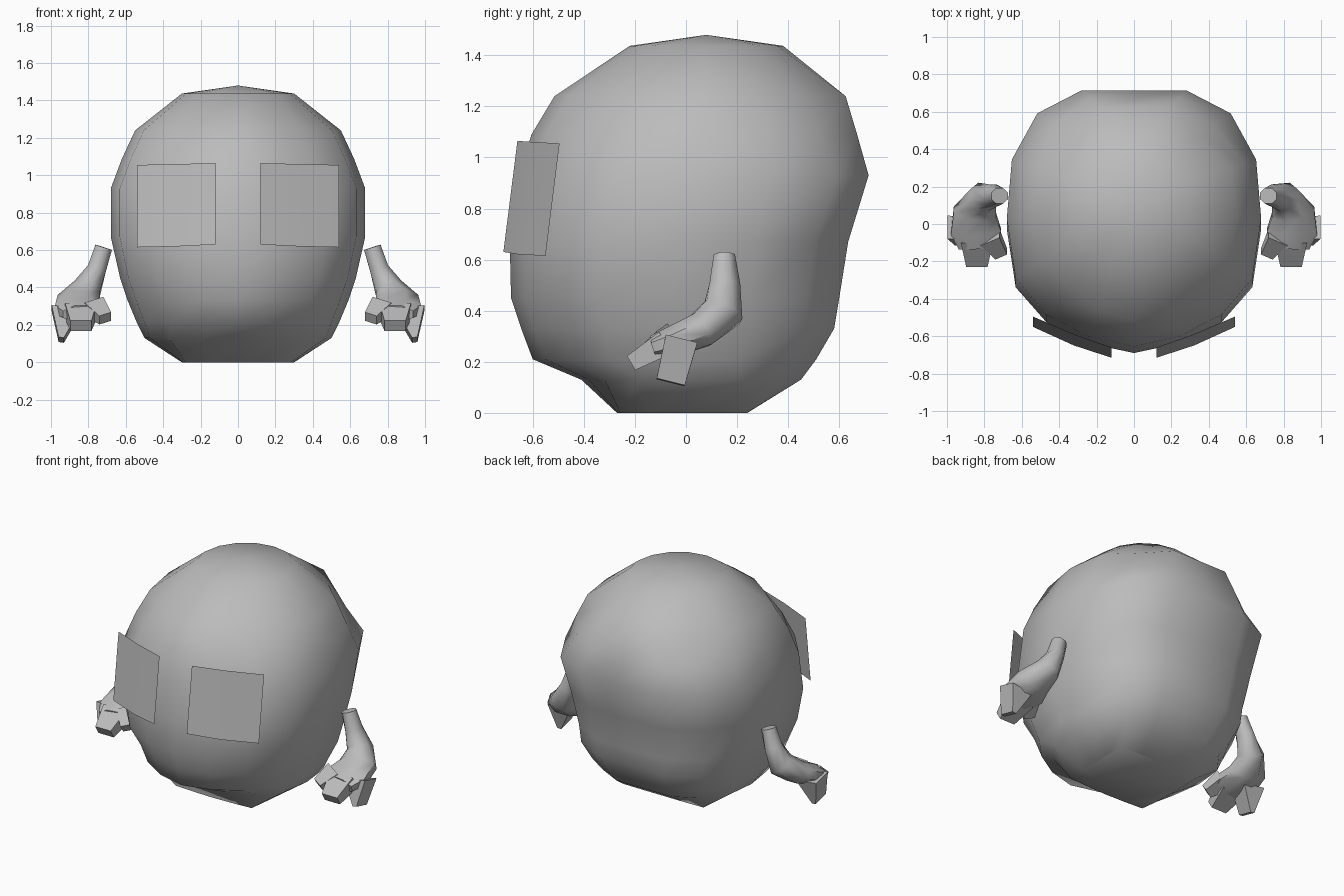
import bpy, bmesh, math
from mathutils import Vector

if "Cube" in bpy.data.objects:
    bpy.data.objects.remove(bpy.data.objects["Cube"])

grey = bpy.data.materials.new("plain grey")
grey.diffuse_color = (0.5, 0.5, 0.5, 1)
grey.use_nodes = True
grey.node_tree.nodes["Principled BSDF"].inputs["Base Color"].default_value = grey.diffuse_color


def make_object(name, bm, angle=60):
    bmesh.ops.recalc_face_normals(bm, faces=bm.faces[:])
    mesh = bpy.data.meshes.new(name)
    bm.to_mesh(mesh)
    bm.free()
    mesh.materials.append(grey)
    ob = bpy.data.objects.new(name, mesh)
    bpy.context.collection.objects.link(ob)
    bpy.ops.object.select_all(action='DESELECT')
    ob.select_set(True)
    bpy.context.view_layer.objects.active = ob
    bpy.ops.object.shade_smooth_by_angle(angle=math.radians(angle))
    return ob


def loft(bm, rings, cap_start=True, cap_end=True):
    loops = [[bm.verts.new(p) for p in ring] for ring in rings]
    n = len(loops[0])
    for a, b in zip(loops, loops[1:]):
        for i in range(n):
            j = (i + 1) % n
            bm.faces.new((a[i], a[j], b[j], b[i]))
    if cap_start:
        bm.faces.new(loops[0])
    if cap_end:
        bm.faces.new(loops[-1])
    return loops


# Quarter outlines from the side (1, 0) to the middle (0, 1)
BACK = [(1, 0), (0.96, 0.46), (0.76, 0.82), (0.41, 1.0), (0, 1)]
FRONT = [(1, 0), (0.93, 0.47), (0.69, 0.75), (0.36, 0.92), (0, 1)]
SQUARE = [(1, 0), (1, 0.5), (1, 1), (0.5, 1), (0, 1)]


def mix(a, b, q):
    return [(p[0] + (r[0] - p[0]) * q, p[1] + (r[1] - p[1]) * q) for p, r in zip(a, b)]


# Body sections: height, half width, front y, back y, squareness front and back
SECTIONS = [
    (0.00, 0.30, -0.27, 0.24, 0.8, 0.95),
    (0.13, 0.50, -0.41, 0.45, 0.15, -0.1),
    (0.21, 0.54, -0.60, 0.51, -0.1, 0.0),
    (0.33, 0.59, -0.645, 0.58, -0.1, 0.0),
    (0.45, 0.63, -0.685, 0.60, 0, -0.1),
    (0.67, 0.68, -0.69, 0.635, 0, -0.1),
    (0.93, 0.68, -0.655, 0.715, 0, 0),
    (1.09, 0.62, -0.605, 0.67, -0.1, -0.25),
    (1.24, 0.55, -0.515, 0.625, -0.2, -0.55),
]
rings = []
for z, w, yf, yb, qf, qb in SECTIONS:
    yc, depth = (yf + yb) / 2, (yb - yf) / 2
    back, front = mix(BACK, SQUARE, qb), mix(FRONT, SQUARE, qf)
    outline = back[:4] + [(-x, y) for x, y in back[:0:-1]]
    outline += [(-x, -y) for x, y in front[:4]] + [(x, -y) for x, y in front[:0:-1]]
    rings.append([(w * x, yc + depth * y, z) for x, y in outline])
# Rounded upper ring
rings.append([(0.30 * math.cos(math.tau * i / 16),
               0.08 + 0.30 * math.sin(math.tau * i / 16), 1.437) for i in range(16)])
bm = bmesh.new()
loops = loft(bm, rings, cap_end=False)
crown = bm.verts.new((0, 0.08, 1.48))
for i in range(16):
    bm.faces.new((loops[-1][i], loops[-1][(i + 1) % 16], crown))
make_object("body", bm, 80)

# Arm sections: centre, half width across, half thickness
ARM = [
    ((0.718, 0.15, 0.615), 0.05, 0.045),
    ((0.755, 0.152, 0.50), 0.055, 0.065),
    ((0.805, 0.145, 0.395), 0.08, 0.085),
    ((0.85, 0.06, 0.325), 0.125, 0.075),
    ((0.845, -0.04, 0.285), 0.145, 0.065),
    ((0.835, -0.12, 0.26), 0.11, 0.05),
]
# Fingers: base, tip, base half sizes, tip half sizes
FINGERS = [
    ((0.92, -0.02, 0.28), (0.945, -0.06, 0.12), (0.11, 0.09), (0.02, 0.08)),
    ((0.84, -0.08, 0.275), (0.84, -0.215, 0.195), (0.12, 0.07), (0.08, 0.045)),
    ((0.77, -0.07, 0.30), (0.71, -0.16, 0.235), (0.08, 0.06), (0.05, 0.04)),
]


def section(centre, axis, across, rx, ry, n):
    axis = axis.normalized()
    u = (across - axis * across.dot(axis)).normalized()
    v = axis.cross(u)
    return [centre + u * rx * math.cos(math.tau * (i + 0.5) / n)
            + v * ry * math.sin(math.tau * (i + 0.5) / n) for i in range(n)]


for side, label in ((1, "right"), (-1, "left")):
    # Arm and palm
    flip = Vector((side, 1, 1))
    pts = [Vector(a[0]) * flip for a in ARM]
    across = Vector((1, 0, 0))
    bm = bmesh.new()
    rings = []
    for i, (_, rx, ry) in enumerate(ARM):
        axis = pts[min(i + 1, len(pts) - 1)] - pts[max(i - 1, 0)]
        rings.append(section(pts[i], axis, across, rx, ry, 8))
    loft(bm, rings)
    # Fingers
    for base, tip, r0, r1 in FINGERS:
        a, b = Vector(base) * flip, Vector(tip) * flip
        loft(bm, [section(a, b - a, across, *r0, 4),
                  section(b, b - a, across, *r1, 4)])
    make_object(label + "_arm", bm, 60)

    # Eye panel, bent slightly around the face
    bm = bmesh.new()
    rows = []
    for x, yt, yb, zt, zb in ((0.12, -0.66, -0.715, 1.065, 0.63),
                              (0.32, -0.59, -0.65, 1.06, 0.62),
                              (0.54, -0.495, -0.55, 1.055, 0.615)):
        rows.append((bm.verts.new((side * x, yt, zt)), bm.verts.new((side * x, yb, zb))))
    for (a, b), (c, d) in zip(rows, rows[1:]):
        bm.faces.new((a, b, d, c))
    panel = make_object(label + "_eye", bm)
    # Panel faces forward
    if panel.data.polygons[0].normal.y > 0:
        panel.data.flip_normals()
